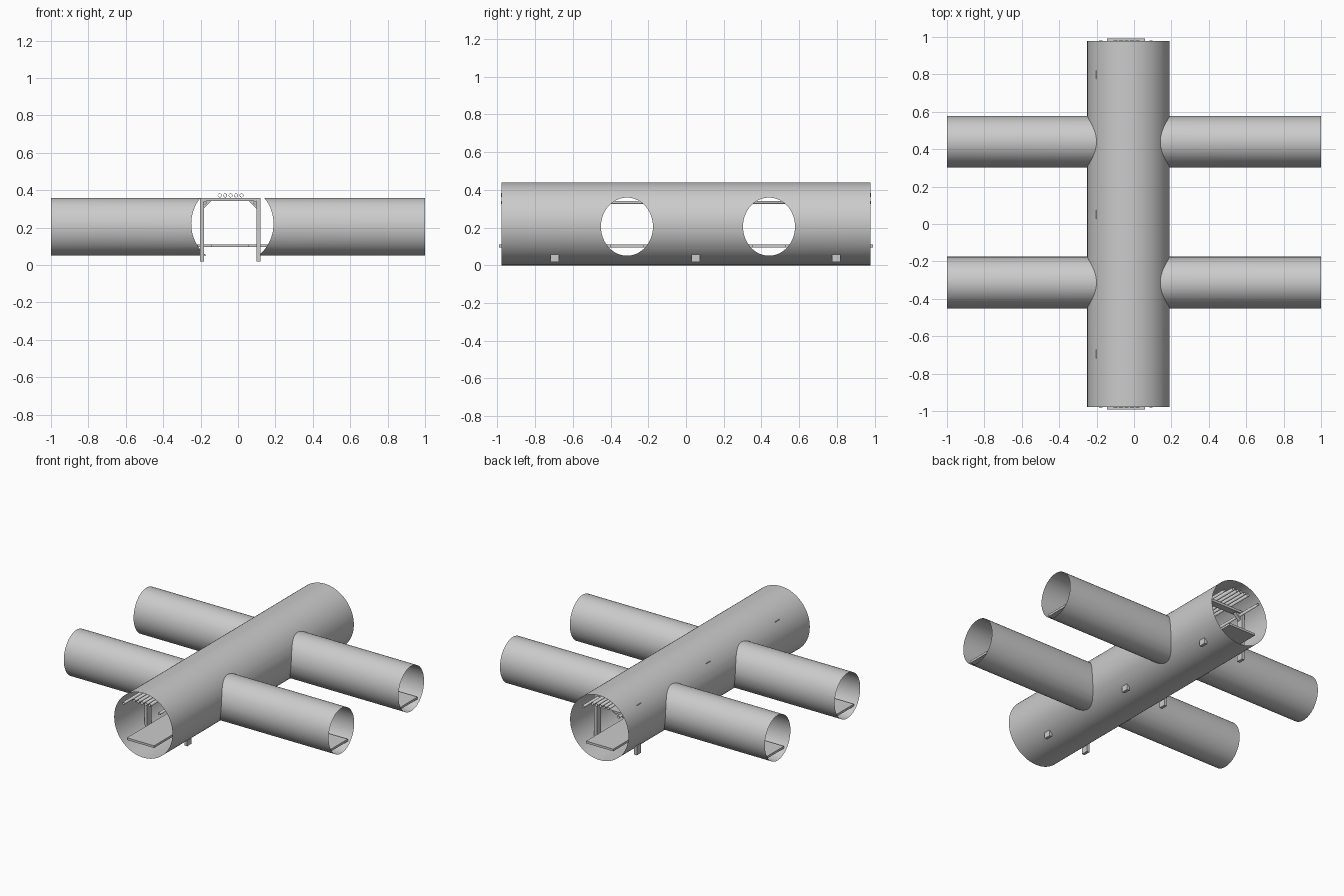
import bpy, bmesh, math
from mathutils import Matrix

if "Cube" in bpy.data.objects:
    bpy.data.objects.remove(bpy.data.objects["Cube"])

CX, CZ, R = -0.03, 0.22, 0.22          # main tunnel axis and radius
LEN = 0.978                            # main tunnel half length
SIDE_YS = (-0.313, 0.440)
FRAME_YS = (-0.695, 0.051, 0.797)


def finish(name, bm, smooth=False):
    me = bpy.data.meshes.new(name)
    bmesh.ops.recalc_face_normals(bm, faces=bm.faces)
    bm.to_mesh(me)
    bm.free()
    ob = bpy.data.objects.new(name, me)
    bpy.context.collection.objects.link(ob)
    if smooth:
        smooth_angle(ob)
    return ob


def smooth_angle(ob):
    bpy.ops.object.select_all(action='DESELECT')
    ob.select_set(True)
    bpy.context.view_layer.objects.active = ob
    bpy.ops.object.shade_smooth_by_angle(angle=math.radians(30))


def tube(name, axis, centre, r_flat, r_z, half, segs, caps, smooth=True):
    """Elliptical cylinder lying along x or y."""
    bm = bmesh.new()
    bmesh.ops.create_cone(bm, cap_ends=caps, segments=segs, radius1=1, radius2=1, depth=2 * half)
    m = Matrix.Rotation(math.pi / 2, 4, 'X' if axis == 'Y' else 'Y')
    scale = (r_flat, 1, r_z) if axis == 'Y' else (1, r_flat, r_z)
    bm.transform(Matrix.Translation(centre) @ Matrix.Diagonal((*scale, 1)) @ m)
    return finish(name, bm, smooth)


def pipe(name, x, z, r):
    """Hollow pipe with a thin wall along the main tunnel."""
    ob = tube(name, 'Y', (x, 0, z), r, r, 0.981, 20, False)
    mod = ob.modifiers.new("wall", 'SOLIDIFY')
    mod.thickness, mod.offset = 0.002, -1


def add_box(bm, x, y, z):
    """Box from (min, max) pairs."""
    lo, hi = zip(x, y, z)
    mid = [(a + b) / 2 for a, b in zip(lo, hi)]
    size = [b - a for a, b in zip(lo, hi)]
    bmesh.ops.create_cube(bm, size=1, matrix=Matrix.Translation(mid) @ Matrix.Diagonal((*size, 1)))


def box(name, x, y, z):
    bm = bmesh.new()
    add_box(bm, x, y, z)
    return finish(name, bm)


# Tunnel shell: union of solid tubes, then the end caps are opened
shell = tube("tunnel_shell", 'Y', (CX, 0, CZ), R, R, LEN, 96, True, False)
for y in SIDE_YS:
    side = tube("side_tunnel", 'X', (0, y, 0.205), 0.138, 0.154, 1.0, 72, True, False)
    mod = shell.modifiers.new("join", 'BOOLEAN')
    mod.operation, mod.solver, mod.object = 'UNION', 'EXACT', side
    bpy.context.view_layer.objects.active = shell
    bpy.ops.object.modifier_apply(modifier=mod.name)
    bpy.data.objects.remove(side)
bm = bmesh.new()
bm.from_mesh(shell.data)
caps = [f for f in bm.faces
        if any(all(abs(v.co.x - s) < 1e-4 for v in f.verts)
               or all(abs(v.co.y - s * LEN) < 1e-4 for v in f.verts) for s in (-1, 1))]
bmesh.ops.delete(bm, geom=caps, context='FACES')
bm.to_mesh(shell.data)
bm.free()
smooth_angle(shell)

# Floors
box("main_floor", (-0.145, 0.06), (-0.991, 0.991), (0.095, 0.11))
for y in SIDE_YS:
    box("side_floor", (-0.985, 0.985), (y - 0.09, y + 0.09), (0.095, 0.11))

# Support frames: two posts, a beam and corner gussets
XL, XR = -0.203, 0.119
for y in FRAME_YS:
    ys = (y - 0.023, y + 0.023)
    bm = bmesh.new()
    add_box(bm, (XL, XL + 0.02), ys, (0.018, 0.359))
    add_box(bm, (XR - 0.02, XR), ys, (0.018, 0.359))
    add_box(bm, (XL + 0.02, XR - 0.02), ys, (0.343, 0.359))
    for x, s in ((XL + 0.02, 1), (XR - 0.02, -1)):
        tri = [(x, 0.343), (x + s * 0.042, 0.343), (x, 0.301)]
        face = bm.faces.new([bm.verts.new((px, y - 0.012, pz)) for px, pz in tri])
        ext = bmesh.ops.extrude_face_region(bm, geom=[face], use_keep_orig=True)
        bmesh.ops.translate(bm, vec=(0, 0.024, 0),
                            verts=[v for v in ext["geom"] if isinstance(v, bmesh.types.BMVert)])
    finish("support_frame", bm)

# Overhead pipes and the two side rods
for i in range(5):
    pipe("overhead_pipe", -0.098 + i * 0.0293, 0.372, 0.0105)
for x in (-0.177, 0.091):
    pipe("side_rod", x, 0.333, 0.009)
